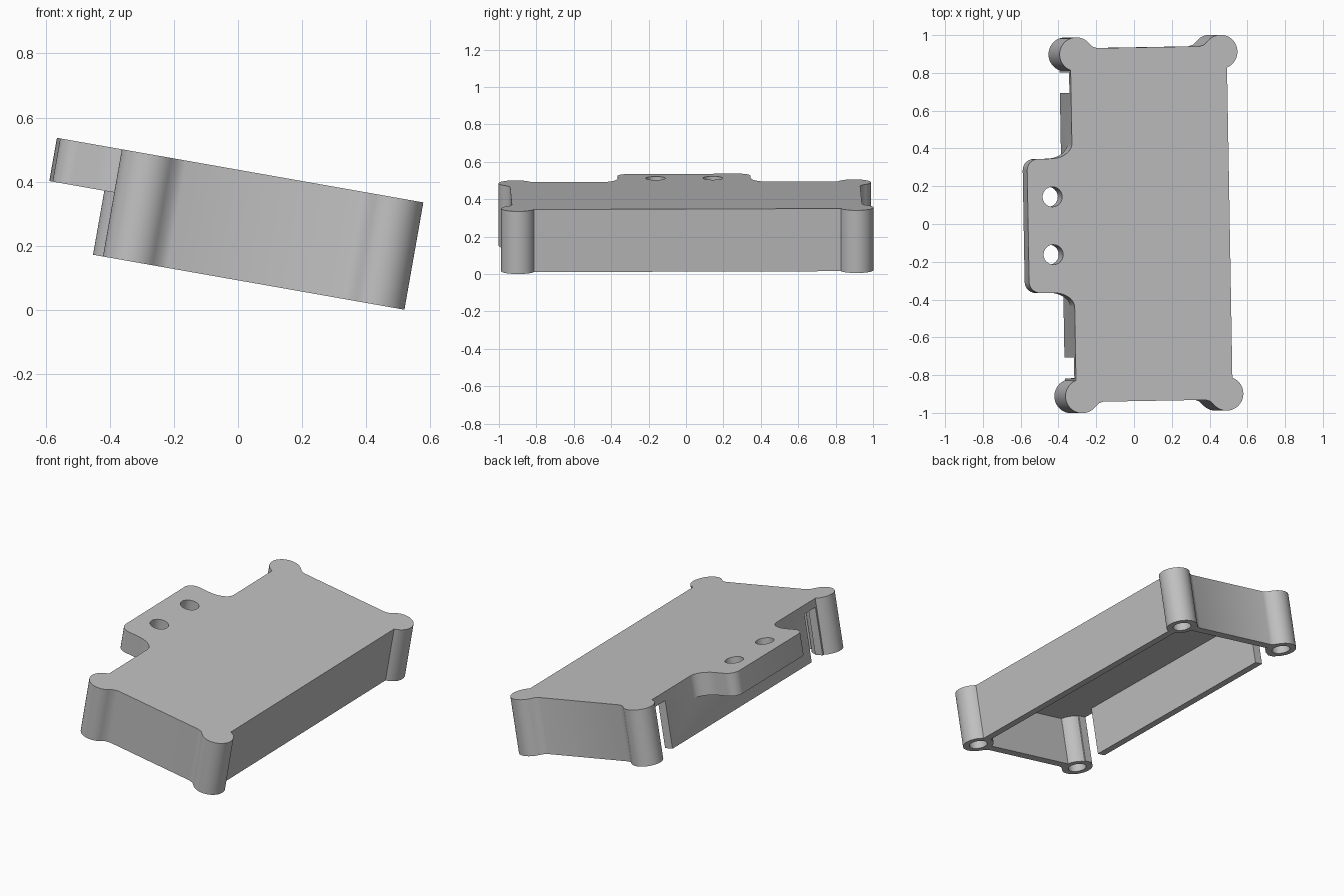
import bpy
import bmesh
from math import cos, sin, radians
from mathutils import Matrix, Vector

cube = bpy.data.objects.get("Cube")
if cube:
    bpy.data.objects.remove(cube, do_unlink=True)

HEIGHT, PLATE = 0.34, 0.05          # shell height and lid thickness
HALF_X, HALF_Y, WALL = 0.42, 0.936, 0.05
POST_X, POST_Y, POST_R, HOLE_R = 0.388, 0.905, 0.09, 0.053

grey = bpy.data.materials.new("plain_grey")
grey.use_nodes = True
colour = (0.53, 0.53, 0.53, 1)
grey.diffuse_color = colour
grey.node_tree.nodes["Principled BSDF"].inputs["Base Color"].default_value = colour


def arc(cx, cy, rx, ry, start, end, steps):
    angles = [radians(start + (end - start) * i / steps) for i in range(steps + 1)]
    return [(cx + rx * cos(a), cy + ry * sin(a)) for a in angles]


def four_corners(corner):
    """Mirror one corner path (short side to long side) into a closed outline."""
    flip = corner[::-1]
    return (corner + [(x, -y) for x, y in flip]
            + [(-x, -y) for x, y in corner] + [(-x, y) for x, y in flip])


def prism(name, outline, low, high):
    bm = bmesh.new()
    base = bm.faces.new([bm.verts.new((x, y, low)) for x, y in outline])
    made = bmesh.ops.extrude_face_region(bm, geom=[base])["geom"]
    top = [v for v in made if isinstance(v, bmesh.types.BMVert)]
    bmesh.ops.translate(bm, verts=top, vec=(0, 0, high - low))
    bmesh.ops.recalc_face_normals(bm, faces=bm.faces)
    mesh = bpy.data.meshes.new(name)
    bm.to_mesh(mesh)
    bm.free()
    mesh.materials.append(grey)
    obj = bpy.data.objects.new(name, mesh)
    bpy.context.collection.objects.link(obj)
    return obj


def combine(target, tool, operation):
    tool.hide_render = True
    mod = target.modifiers.new(operation.lower(), "BOOLEAN")
    mod.operation, mod.solver, mod.object = operation, "EXACT", tool
    bpy.context.view_layer.objects.active = target
    bpy.ops.object.modifier_apply(modifier=mod.name)
    bpy.data.objects.remove(tool, do_unlink=True)


# Shell with a round post at each corner
corner = [(0.275, HALF_Y), (0.3, 0.944)] + arc(POST_X, POST_Y, POST_R, POST_R, 138, -69, 30)
shell = prism("enclosure_shell", four_corners(corner), -HEIGHT, 0)

# Open underside, with the posts standing into the cavity
inner = arc(POST_X, POST_Y, POST_R, POST_R, 192, 258, 10)
combine(shell, prism("cavity", four_corners(inner), -HEIGHT - 0.05, -PLATE), "DIFFERENCE")

# Side mounting tab with rounded corners and flared roots
half = ([(-HALF_X + 0.03, 0.435)] + arc(-0.535, 0.435, 0.115, 0.08, 0, -90, 10)
        + arc(-0.603, 0.295, 0.06, 0.06, 90, 180, 10))
tab = prism("mounting_tab", half + [(x, -y) for x, y in half[::-1]], -0.137, 0)
combine(shell, tab, "UNION")

# Slots between the tab-side wall and its posts, and the screw holes
for side in (-1, 1):
    slot = [(-0.55, 0.7 * side), (-0.35, 0.7 * side), (-0.35, 0.81 * side), (-0.55, 0.81 * side)]
    combine(shell, prism("slot", slot, -HEIGHT - 0.05, -PLATE), "DIFFERENCE")
    hole = arc(-0.53, 0.153 * side, HOLE_R, HOLE_R, 0, 345, 23)
    combine(shell, prism("tab_hole", hole, -0.2, 0.1), "DIFFERENCE")
    for end in (-1, 1):
        bore = arc(POST_X * end, POST_Y * side, HOLE_R, HOLE_R, 0, 345, 23)
        combine(shell, prism("post_bore", bore, -HEIGHT - 0.05, -PLATE - 0.01), "DIFFERENCE")

# Lean the whole piece and set it on the ground
pose = (Matrix.Translation((0.0925, 0, 0.421))
        @ Matrix.Rotation(radians(10), 4, "Y") @ Matrix.Rotation(radians(1), 4, "Z"))
shell.data.transform(pose)
lowest = min(v.co.z for v in shell.data.vertices)
shell.data.transform(Matrix.Translation(Vector((0, 0, -lowest))))

bpy.ops.object.select_all(action="DESELECT")
shell.select_set(True)
bpy.context.view_layer.objects.active = shell
bpy.ops.object.shade_smooth_by_angle(angle=radians(30))
